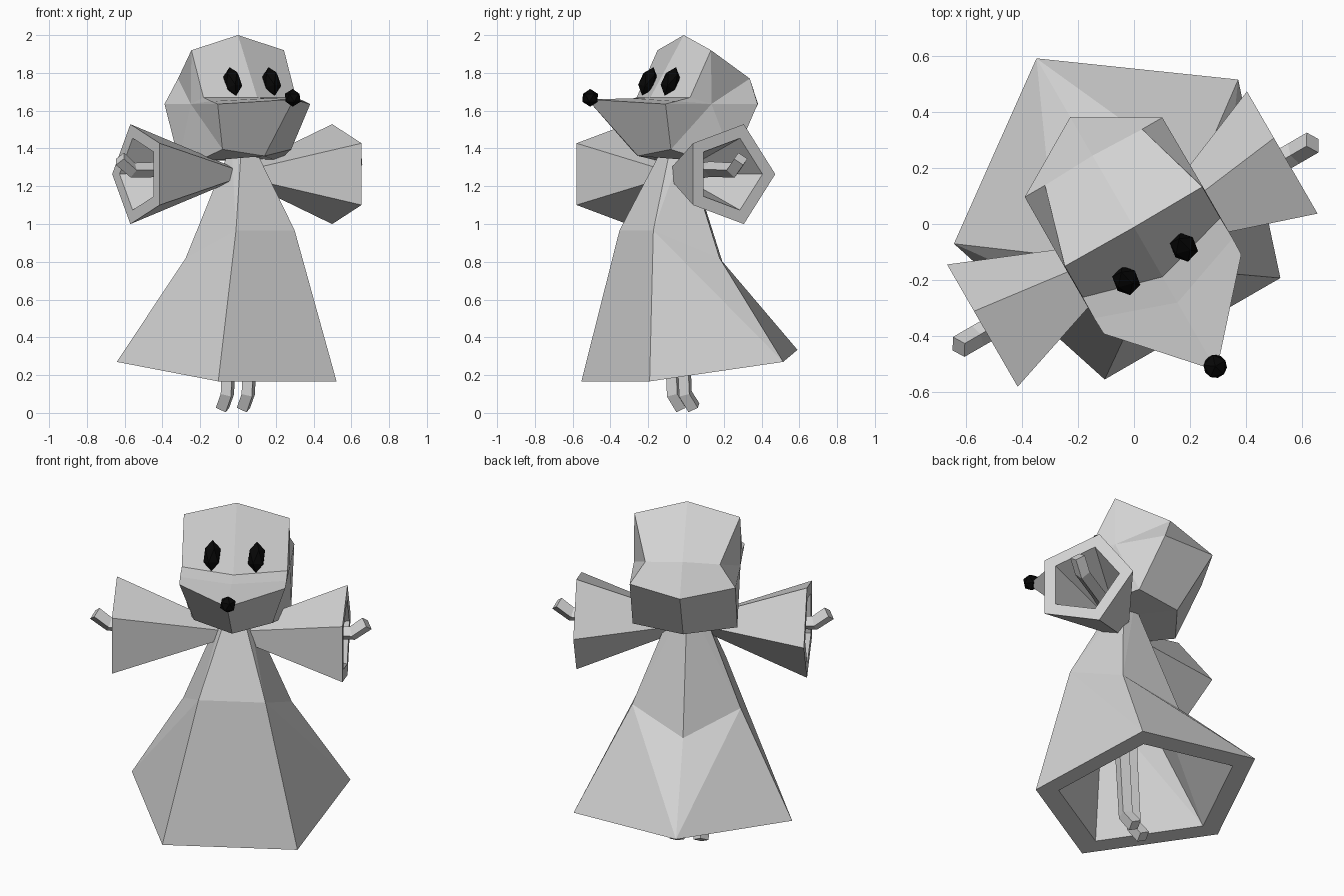
import bpy, bmesh, math
from mathutils import Vector, Matrix

cube = bpy.data.objects.get("Cube")
if cube:
    bpy.data.objects.remove(cube, do_unlink=True)

TURN = Matrix.Rotation(math.radians(30), 4, 'Z')  # the figure stands turned to its left


def material(name, value):
    m = bpy.data.materials.new(name)
    m.use_nodes = True
    col = (value, value, value, 1)
    m.diffuse_color = col
    m.node_tree.nodes["Principled BSDF"].inputs["Base Color"].default_value = col
    return m


GREY = material("plain grey", 0.65)
BLACK = material("black", 0.002)


def finish(name, bm, mat):
    """Turn a bmesh built in the figure's own frame into an object."""
    bmesh.ops.recalc_face_normals(bm, faces=bm.faces)
    bm.transform(TURN)
    mesh = bpy.data.meshes.new(name)
    bm.to_mesh(mesh)
    bm.free()
    mesh.materials.append(mat)
    obj = bpy.data.objects.new(name, mesh)
    bpy.context.collection.objects.link(obj)
    return obj


def loft(name, rings, mat, bulge=False):
    """Skin a list of equal rings and cap both ends; bulge folds each quad outwards."""
    bm = bmesh.new()
    vs = [[bm.verts.new(p) for p in ring] for ring in rings]
    n = len(rings[0])
    for a, b in zip(vs, vs[1:]):
        for i in range(n):
            q = (a[i], a[(i + 1) % n], b[(i + 1) % n], b[i])
            if not bulge:
                bm.faces.new(q)
                continue
            if (q[0].co + q[2].co).xy.length < (q[1].co + q[3].co).xy.length:
                q = q[1:] + q[:1]
            bm.faces.new((q[0], q[1], q[2]))
            bm.faces.new((q[0], q[2], q[3]))
    bm.faces.new(vs[0])
    bm.faces.new(vs[-1])
    return finish(name, bm, mat)


def limb(name, path, side, radius, mat):
    """Four-sided tube along a path, edge up; side is the axis the bends turn about."""
    pts = [Vector(p) for p in path]
    side = Vector(side)
    rings = []
    for i, p in enumerate(pts):
        t = Vector()
        if i > 0:
            t += (p - pts[i - 1]).normalized()
        if i < len(pts) - 1:
            t += (pts[i + 1] - p).normalized()
        up = t.normalized().cross(side).normalized()
        rings.append([p + radius * (a * side + b * up)
                      for a, b in ((1, 0), (0, 1), (-1, 0), (0, -1))])
    return loft(name, rings, mat)


def dress_ring(radius, cy, z0, slope):
    """Pentagon with its point at the back, tilted by slope."""
    ring = []
    for i in range(5):
        a = math.radians(90 + 72 * i)
        y = cy + radius * math.sin(a)
        ring.append((-0.006 + radius * math.cos(a), y, z0 + slope * y))
    return ring


# Hollow dress: inner wall, hem rim, outer wall
loft("dress", [
    dress_ring(0.03, -0.06, 1.25, 0),
    dress_ring(0.21, -0.055, 0.80, -0.43),
    dress_ring(0.488, 0.07, 0.231, 0.15),
    dress_ring(0.615, 0.07, 0.231, 0.15),
    dress_ring(0.305, -0.053, 0.837, -0.43),
    dress_ring(0.06, -0.06, 1.42, 0),
], GREY, bulge=True)


# Sleeves, arms and legs, mirrored
def sleeve_ring(x, radius):
    return [(x, -0.07 + radius * math.cos(math.radians(72 * i)),
             1.264 + radius * math.sin(math.radians(72 * i))) for i in range(5)]


for s, label in ((1, "left"), (-1, "right")):
    cx = -0.032
    loft(label + "_sleeve", [
        sleeve_ring(cx + s * 0.14, 0.03),
        sleeve_ring(cx + s * 0.617, 0.20),
        sleeve_ring(cx + s * 0.617, 0.278),
        sleeve_ring(cx + s * 0.06, 0.05),
    ], GREY)
    limb(label + "_arm", [(cx + s * 0.10, -0.067, 1.265), (cx + s * 0.40, -0.067, 1.29),
                          (cx + s * 0.65, -0.067, 1.285), (cx + s * 0.728, -0.067, 1.345)],
         (0, 1, 0), 0.041, GREY)
    lx = -0.018 + s * 0.064
    limb(label + "_leg", [(lx, -0.05, 0.95), (lx, -0.05, 0.50), (lx, -0.03, 0.10),
                          (lx, 0.022, 0.027)], (1, 0, 0), 0.041, GREY)

# Head: each station gives the half width, y and z of the side, then y and z of the middle
stations = [
    (0.283, -0.007, 1.92, -0.010, 2.000),   # crown
    (0.283, -0.135, 1.67, -0.214, 1.670),   # brow
    (0.285, -0.220, 1.65, -0.320, 1.665),   # muzzle top
    (0.283, -0.285, 1.635, -0.600, 1.660),  # muzzle tip
    (0.210, -0.210, 1.395, -0.290, 1.360),  # jaw
    (0.250, 0.000, 1.330, 0.000, 1.355),    # underside
    (0.280, 0.130, 1.335, 0.243, 1.335),    # nape
    (0.283, 0.278, 1.635, 0.444, 1.635),    # back
    (0.200, 0.278, 1.77, 0.285, 1.780),     # upper back
]
bm = bmesh.new()
mid = [bm.verts.new((-0.006, st[3], st[4])) for st in stations]
n = len(stations)
for s in (1, -1):
    edge = [bm.verts.new((-0.006 + s * st[0], st[1], st[2])) for st in stations]
    cheek = bm.verts.new((-0.006 + s * 0.285, -0.005, 1.635))
    for i in range(n):
        j = (i + 1) % n
        bm.faces.new((mid[i], mid[j], edge[j], edge[i]))
        bm.faces.new((edge[i], edge[j], cheek))
finish("head", bm, GREY)


# Eyes and nose
def ball(name, loc, size, tilt):
    bm = bmesh.new()
    bmesh.ops.create_icosphere(bm, subdivisions=1, radius=1)
    bm.transform(Matrix.Translation(loc) @ Matrix.Rotation(math.radians(tilt), 4, 'X')
                 @ Matrix.Diagonal((*size, 1)))
    finish(name, bm, BLACK)


for s, label in ((1, "left"), (-1, "right")):
    ball(label + "_eye", (-0.006 + s * 0.119, -0.161, 1.755), (0.05, 0.046, 0.083), -25)
ball("nose", (-0.003, -0.584, 1.668), (0.047, 0.047, 0.047), 0)
